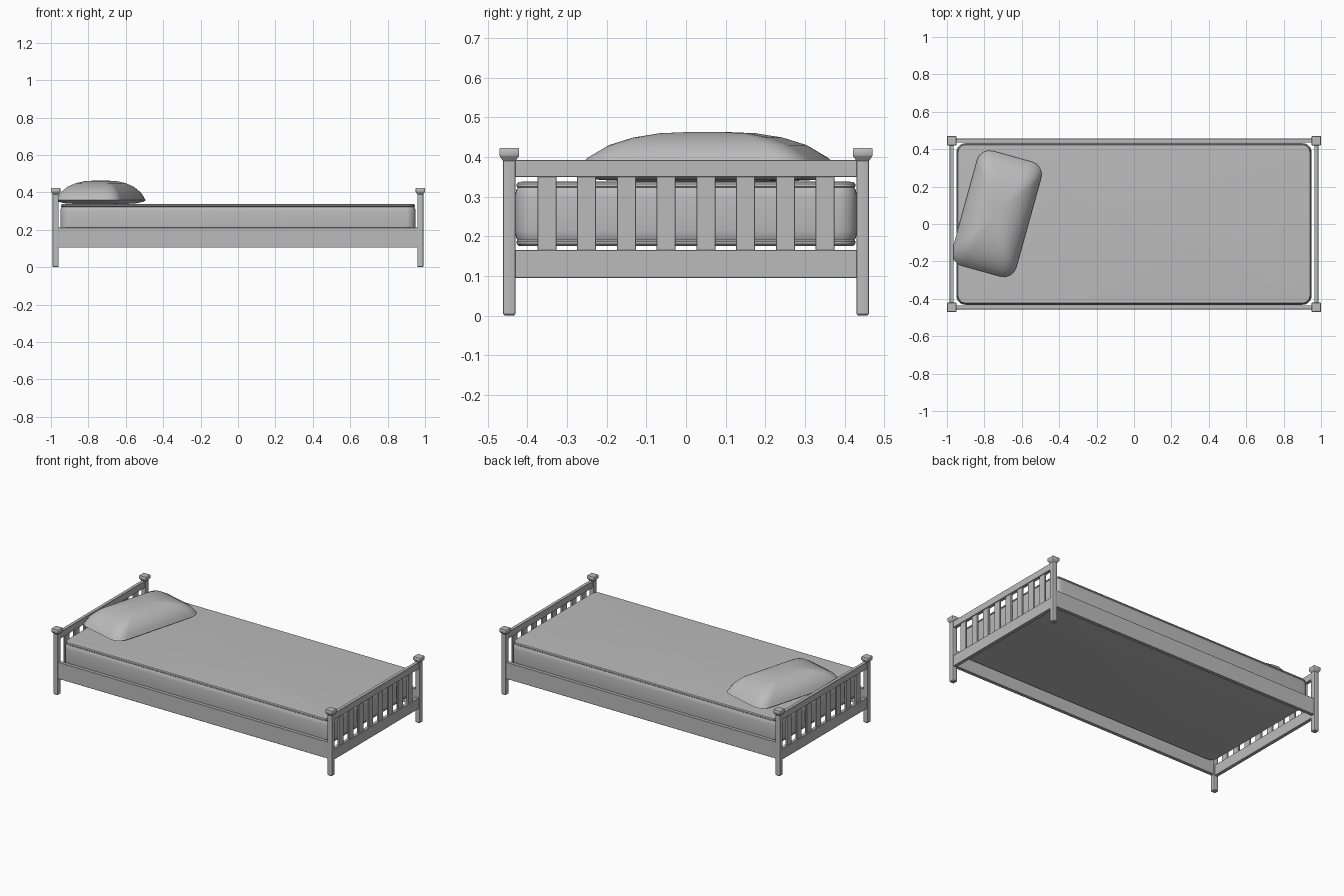
import bpy, bmesh, math
from mathutils import Matrix

if "Cube" in bpy.data.objects:
    bpy.data.objects.remove(bpy.data.objects["Cube"])

grey = bpy.data.materials.new("plain grey")
grey.diffuse_color = (0.5, 0.5, 0.5, 1)
grey.use_nodes = True
grey.node_tree.nodes["Principled BSDF"].inputs["Base Color"].default_value = grey.diffuse_color


def finish(name, bm, angle=35):
    bmesh.ops.recalc_face_normals(bm, faces=bm.faces)
    me = bpy.data.meshes.new(name)
    bm.to_mesh(me)
    bm.free()
    me.materials.append(grey)
    ob = bpy.data.objects.new(name, me)
    bpy.context.collection.objects.link(ob)
    bpy.ops.object.select_all(action='DESELECT')
    ob.select_set(True)
    bpy.context.view_layer.objects.active = ob
    bpy.ops.object.shade_smooth_by_angle(angle=math.radians(angle))
    return ob


def box(name, x0, x1, y0, y1, z0, z1, bevel=0.0015):
    bm = bmesh.new()
    bmesh.ops.create_cube(bm, size=1)
    for v in bm.verts:
        v.co.x = x0 + (v.co.x + 0.5) * (x1 - x0)
        v.co.y = y0 + (v.co.y + 0.5) * (y1 - y0)
        v.co.z = z0 + (v.co.z + 0.5) * (z1 - z0)
    bmesh.ops.bevel(bm, geom=bm.edges[:], offset=bevel, segments=1, affect='EDGES')
    return finish(name, bm)


def loft(name, rings, matrix=None, angle=35):
    """Skin a stack of equal-length point rings and cap both ends."""
    bm = bmesh.new()
    loops = [[bm.verts.new(p) for p in ring] for ring in rings]
    n = len(loops[0])
    for a, b in zip(loops, loops[1:]):
        for i in range(n):
            bm.faces.new((a[i], a[(i + 1) % n], b[(i + 1) % n], b[i]))
    bm.faces.new(loops[0][::-1])
    bm.faces.new(loops[-1])
    if matrix:
        bm.transform(matrix)
    return finish(name, bm, angle)


def round_rect(hx, hy, r, z, steps=6, cx=0, cy=0):
    pts = []
    for k, (sx, sy) in enumerate(((1, 1), (-1, 1), (-1, -1), (1, -1))):
        for i in range(steps + 1):
            a = math.pi / 2 * (k + i / steps)
            pts.append((cx + sx * (hx - r) + r * math.cos(a),
                        cy + sy * (hy - r) + r * math.sin(a), z))
    return pts


# Corner posts with flared caps
for sx in (-1, 1):
    for sy in (-1, 1):
        profile = [(0.012, 0), (0.0155, 0.004), (0.0155, 0.39), (0.024, 0.402),
                   (0.025, 0.404), (0.025, 0.42), (0.023, 0.423)]
        loft("corner_post", [round_rect(h, h, 0.003, z, 2, sx * 0.975, sy * 0.446)
                             for h, z in profile])

# Head and foot ends: lower board, top rail and upright slats
for name, s in (("head", -1), ("foot", 1)):
    def span(half):
        return s * 0.975 - half, s * 0.975 + half
    box(name + "_board", *span(0.011), -0.435, 0.435, 0.095, 0.165)
    box(name + "_top_rail", *span(0.011), -0.435, 0.435, 0.35, 0.393)
    for i in range(8):
        y = -0.351 + i * 0.1003
        box(name + "_slat", *span(0.006), y - 0.024, y + 0.024, 0.16, 0.355)

# Long side rails
for s in (-1, 1):
    y0, y1 = sorted((s * 0.435, s * 0.457))
    box("side_rail", -0.965, 0.965, y0, y1, 0.105, 0.212)

# Mattress with piped top and bottom edges
edge = [(0.022, 0.175), (0.010, 0.176), (0.005, 0.181), (0.004, 0.187),
        (0.007, 0.190), (0.003, 0.197), (0.0, 0.215)]
edge += [(d, 0.513 - z) for d, z in reversed(edge)]
loft("mattress", [round_rect(0.95 - d, 0.432 - d, 0.05 - d, z) for d, z in edge])

# Pillow lying askew at the head end, a plump loft with a pinched seam
layers = [(0.55, 0.338), (0.8, 0.342), (0.95, 0.35), (1, 0.358), (0.96, 0.375),
          (0.9, 0.398), (0.74, 0.430), (0.56, 0.449), (0.36, 0.46), (0.15, 0.463)]
place = Matrix.Translation((-0.734, 0.055, 0)) @ Matrix.Rotation(math.radians(-15.5), 4, 'Z')
loft("pillow", [round_rect(0.178 * k, 0.318 * k, 0.07 * k, z, 4) for k, z in layers],
     place, 60)
